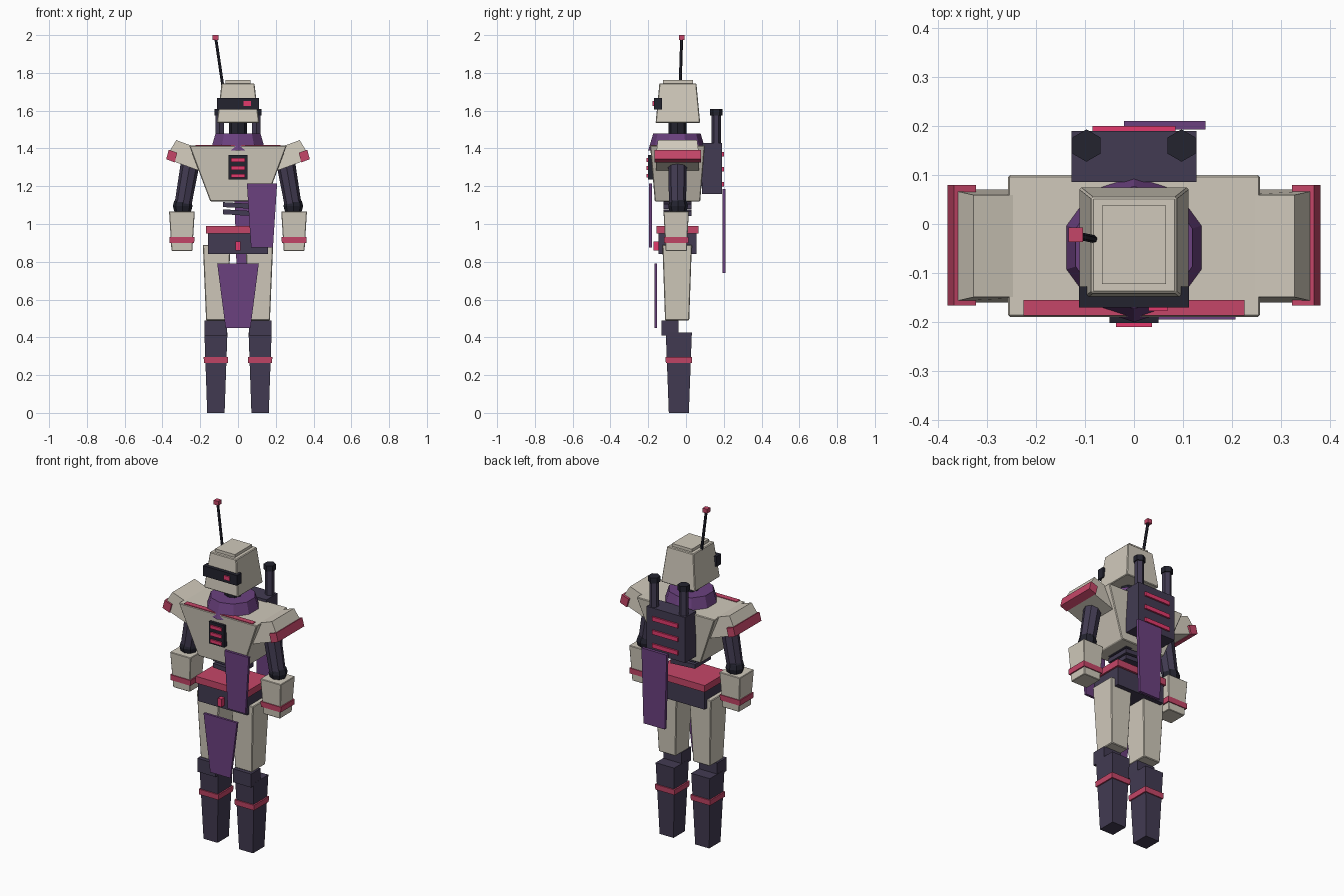
import bpy, bmesh, math
from mathutils import Vector

if "Cube" in bpy.data.objects:
    bpy.data.objects.remove(bpy.data.objects["Cube"])


def paint(name, r, g, b):
    m = bpy.data.materials.new(name)
    lin = [((c / 255 + 0.055) / 1.055) ** 2.4 for c in (r, g, b)]
    m.diffuse_color = (*lin, 1)
    m.use_nodes = True
    m.node_tree.nodes["Principled BSDF"].inputs["Base Color"].default_value = m.diffuse_color
    return m


CREAM = paint("cream plating", 208, 201, 187)
SLATE = paint("slate", 66, 59, 82)
BLACK = paint("near black", 35, 35, 47)
RED = paint("crimson trim", 197, 70, 104)
PINK = paint("bright pink light", 226, 58, 108)
PURPLE = paint("purple cloth", 107, 65, 127)
CY = -0.045  # depth of the body axis


def finish(name, bm, mat, bevel=0):
    bmesh.ops.recalc_face_normals(bm, faces=bm.faces)
    me = bpy.data.meshes.new(name)
    bm.to_mesh(me)
    bm.free()
    me.materials.append(mat)
    ob = bpy.data.objects.new(name, me)
    bpy.context.collection.objects.link(ob)
    if bevel:
        md = ob.modifiers.new("edge", 'BEVEL')
        md.width, md.segments = bevel, 1
    return ob


def loft(name, rings, mat, bevel=0):
    """Closed solid through rings of equal point count."""
    bm = bmesh.new()
    rows = [[bm.verts.new(p) for p in ring] for ring in rings]
    n = len(rows[0])
    for a, b in zip(rows, rows[1:]):
        for i in range(n):
            j = (i + 1) % n
            bm.faces.new((a[i], a[j], b[j], b[i]))
    bm.faces.new(rows[0])
    bm.faces.new(rows[-1])
    return finish(name, bm, mat, bevel)


def rect(x0, x1, y0, y1, z):
    return [(x0, y0, z), (x1, y0, z), (x1, y1, z), (x0, y1, z)]


def box(name, x0, x1, y0, y1, z0, z1, mat, bevel=0):
    return loft(name, [rect(x0, x1, y0, y1, z0), rect(x0, x1, y0, y1, z1)], mat, bevel)


def taper(name, cx, cy, z0, half0, z1, half1, mat, bevel=0):
    """Box with different half sizes at bottom and top."""
    return loft(name, [rect(cx - h[0], cx + h[0], cy - h[1], cy + h[1], z)
                       for z, h in ((z0, half0), (z1, half1))], mat, bevel)


def rod(name, p0, p1, r, n, mat, r2=None, turn=0.0):
    p0, p1 = Vector(p0), Vector(p1)
    q = (p1 - p0).to_track_quat('Z', 'Y')
    rings = [[p + q @ Vector((rr * math.cos(turn + i * math.tau / n),
                              rr * math.sin(turn + i * math.tau / n), 0))
              for i in range(n)] for p, rr in ((p0, r), (p1, r2 or r))]
    return loft(name, rings, mat)


# Head, visor and antenna
taper("head", 0, -0.043, 1.535, (0.112, 0.118), 1.745, (0.087, 0.098), CREAM, 0.004)
box("head_cap", -0.065, 0.065, -0.122, 0.038, 1.74, 1.762, CREAM)
box("visor", -0.112, 0.112, -0.17, -0.127, 1.607, 1.668, BLACK)
box("visor_light", 0.03, 0.068, -0.177, -0.169, 1.625, 1.65, PINK)
rod("antenna", (-0.076, -0.032, 1.70), (-0.118, -0.023, 1.985), 0.008, 6, BLACK)
box("antenna_tip", -0.134, -0.104, -0.037, -0.007, 1.975, 2.0, RED)
rod("neck", (0, CY, 1.40), (0, CY, 1.56), 0.047, 8, BLACK)

# Cloth collar around the neck
rod("collar", (0, CY - 0.003, 1.39), (0, CY - 0.003, 1.48), 0.152, 10, PURPLE,
    0.125, math.pi / 2)

# Torso
taper("chest", 0, CY, 1.12, (0.147, 0.12), 1.415, (0.258, 0.145), CREAM, 0.004)
box("chest_top_trim", -0.225, 0.225, -0.187, -0.155, 1.413, 1.419, RED)
box("chest_vent", -0.05, 0.05, -0.202, -0.15, 1.235, 1.365, BLACK)
for i in range(3):
    z = 1.255 + i * 0.042
    box("chest_vent_bar", -0.037, 0.037, -0.21, -0.2, z - 0.01, z + 0.01, PINK)

# Slightly tilted waist ribs
for z in (1.06, 1.098, 1.135):
    loft("waist_rib", [[(x, y, z + dz - 0.06 * x) for x, y in
                        ((-0.08, -0.12), (0.08, -0.12), (0.08, 0.03), (-0.08, 0.03))]
                       for dz in (-0.013, 0.013)], SLATE)

# Pelvis and belt
box("pelvis", -0.16, 0.16, -0.145, 0.055, 0.84, 0.955, SLATE)
box("belt", -0.17, 0.17, -0.157, 0.067, 0.95, 0.99, RED)
box("buckle", -0.013, 0.013, -0.172, -0.14, 0.86, 0.907, PINK)


# Hanging cloth panels
def panel(name, cx, y0, y1, z0, h0, z1, h1):
    taper(name, cx, (y0 + y1) / 2, z0, (h0, (y1 - y0) / 2), z1, (h1, (y1 - y0) / 2), PURPLE)


panel("chest_cloth", 0.127, -0.195, -0.18, 0.875, 0.058, 1.215, 0.08)
panel("front_cloth", 0, -0.167, -0.153, 0.45, 0.066, 0.79, 0.11)
panel("back_cloth", 0.063, 0.193, 0.21, 0.74, 0.07, 1.185, 0.083)

# Backpack with glowing slots
box("backpack", -0.127, 0.127, 0.086, 0.19, 1.16, 1.43, SLATE)
box("backpack_mount", -0.08, 0.08, 0.04, 0.09, 1.2, 1.38, SLATE)
for z in (1.21, 1.29, 1.37):
    box("backpack_slot", -0.085, 0.085, 0.188, 0.2, z - 0.012, z + 0.012, PINK)

for s, side in ((-1, "left"), (1, "right")):
    # Exhaust pipes
    rod(side + "_exhaust", (s * 0.097, 0.16, 1.42), (s * 0.097, 0.16, 1.59), 0.026, 6,
        SLATE, turn=math.pi / 2)
    rod(side + "_exhaust_cap", (s * 0.097, 0.16, 1.575), (s * 0.097, 0.16, 1.608), 0.033, 6,
        BLACK, turn=math.pi / 2)

    # Shoulder guard: profile in x and z with a depth for each corner
    prof = [(0.20, 1.28, 0.115), (0.335, 1.329, 0.115), (0.362, 1.385, 0.112),
            (0.327, 1.444, 0.104), (0.20, 1.398, 0.104)]
    loft(side + "_shoulder", [[(s * x, CY + d * h, z) for x, z, h in prof]
                              for d in (-1, 1)], CREAM)
    trim = [(0.322, 1.377), (0.367, 1.393), (0.38, 1.343), (0.335, 1.326)]
    loft(side + "_shoulder_trim", [[(s * x, y, z) for x, z in trim]
                                   for y in (-0.166, 0.08)], RED)

    # Arm
    rod(side + "_upper_arm", (s * 0.25, CY, 1.34), (s * 0.29, CY, 1.11), 0.05, 8, SLATE, 0.045)
    bm = bmesh.new()
    bmesh.ops.create_uvsphere(bm, u_segments=8, v_segments=6, radius=0.052)
    bmesh.ops.translate(bm, verts=bm.verts, vec=(s * 0.293, CY + 0.003, 1.095))
    finish(side + "_elbow", bm, BLACK)
    taper(side + "_forearm", s * 0.297, -0.052, 0.857, (0.055, 0.056), 1.067,
          (0.068, 0.067), CREAM, 0.003)
    taper(side + "_cuff", s * 0.297, -0.052, 0.9, (0.065, 0.064), 0.932,
          (0.067, 0.065), RED)

    # Leg
    taper(side + "_thigh", s * 0.113, -0.047, 0.49, (0.056, 0.064), 0.89,
          (0.073, 0.078), CREAM, 0.004)
    box(side + "_knee", s * 0.117 - 0.06, s * 0.117 + 0.06, -0.13, -0.04, 0.41, 0.49, SLATE)
    taper(side + "_shin", s * 0.117, -0.038, 0, (0.046, 0.053), 0.425, (0.061, 0.069), SLATE)
    taper(side + "_shin_band", s * 0.117, -0.038, 0.265, (0.063, 0.069), 0.297,
          (0.065, 0.071), RED)
